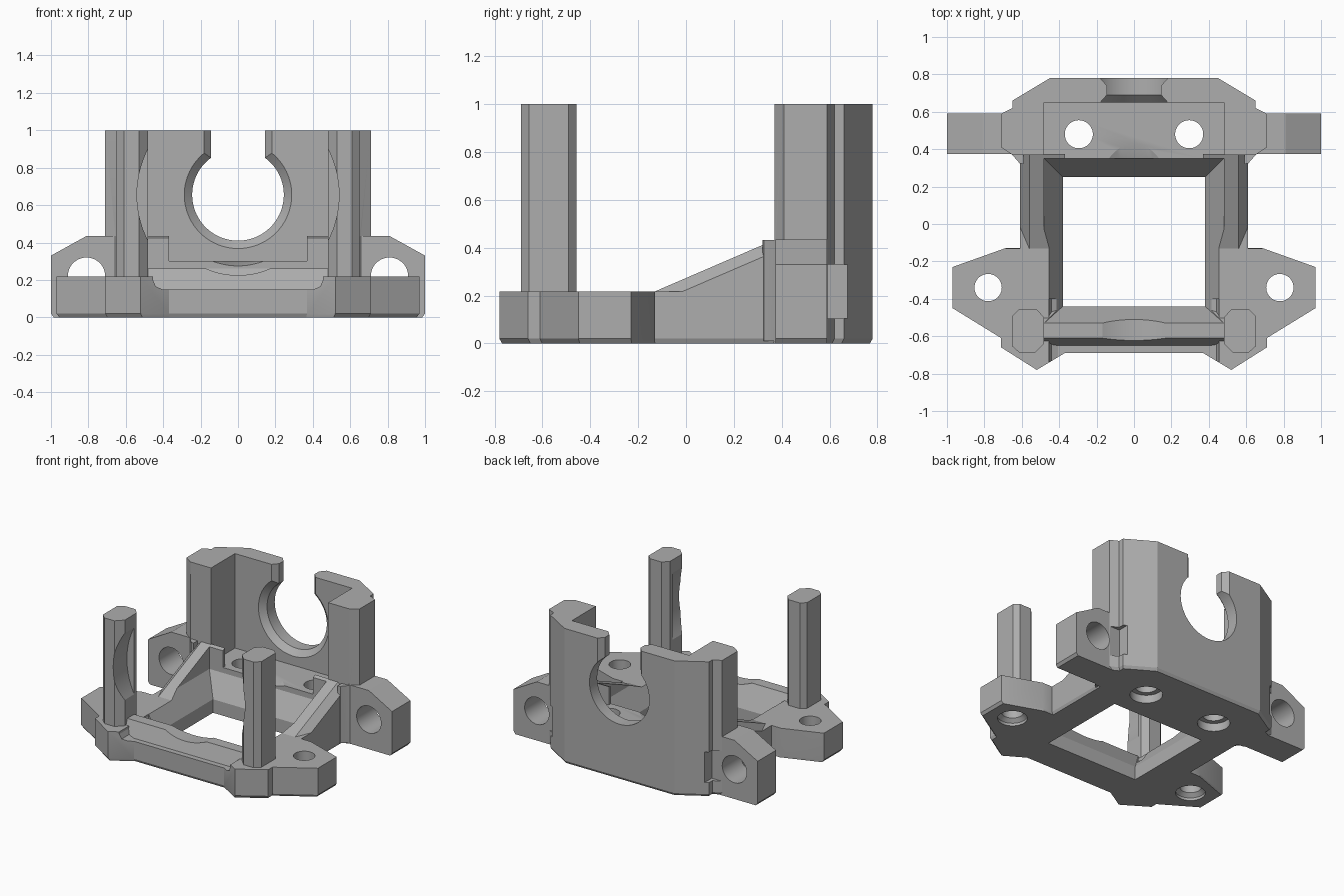
import bpy, bmesh, math
from mathutils import Vector

cube = bpy.data.objects.get("Cube")
if cube:
    bpy.data.objects.remove(cube, do_unlink=True)

grey = bpy.data.materials.new("plain grey")
grey.use_nodes = True
grey.diffuse_color = (0.42, 0.42, 0.42, 1)
grey.node_tree.nodes["Principled BSDF"].inputs["Base Color"].default_value = grey.diffuse_color


def loft(name, rings):
    """Solid skinned through matching rings of points, capped at both ends."""
    bm = bmesh.new()
    loops = [[bm.verts.new(p) for p in ring] for ring in rings]
    n = len(loops[0])
    for a, b in zip(loops, loops[1:]):
        for i in range(n):
            j = (i + 1) % n
            bm.faces.new((a[i], a[j], b[j], b[i]))
    bm.faces.new(loops[0])
    bm.faces.new(loops[-1])
    bmesh.ops.recalc_face_normals(bm, faces=bm.faces)
    mesh = bpy.data.meshes.new(name)
    bm.to_mesh(mesh)
    bm.free()
    obj = bpy.data.objects.new(name, mesh)
    bpy.context.collection.objects.link(obj)
    mesh.materials.append(grey)
    return obj


def upright(name, outline, z0, z1, chamfer=False):
    """Plan outline raised in z, optionally with a chamfered foot."""
    levels = [(z0, 0.985), (z0 + 0.02, 1), (z1, 1)] if chamfer else [(z0, 1), (z1, 1)]
    return loft(name, [[(x * k, y * k, z) for x, y in outline] for z, k in levels])


def along_y(name, outline, y0, y1):
    return loft(name, [[(x, y, z) for x, z in outline] for y in (y0, y1)])


def box(name, x0, x1, y0, y1, z0, z1):
    return upright(name, [(x0, y0), (x1, y0), (x1, y1), (x0, y1)], z0, z1)


def turned(name, centre, axis, profile, n=48):
    """Round solid from (distance, radius) pairs along an axis."""
    u, v = (Vector((1, 0, 0)), Vector((0, 0, 1))) if axis == "Y" else (Vector((1, 0, 0)), Vector((0, 1, 0)))
    w = Vector((0, 1, 0)) if axis == "Y" else Vector((0, 0, 1))
    angles = [math.tau * i / n for i in range(n)]
    return loft(name, [[Vector(centre) + w * d + u * (r * math.cos(a)) + v * (r * math.sin(a))
                        for a in angles] for d, r in profile])


def combine(body, tool, operation):
    mod = body.modifiers.new(operation, "BOOLEAN")
    mod.operation, mod.solver, mod.object = operation, "EXACT", tool
    bpy.ops.object.select_all(action="DESELECT")
    bpy.context.view_layer.objects.active = body
    body.select_set(True)
    bpy.ops.object.modifier_apply(modifier=mod.name)
    bpy.data.objects.remove(tool, do_unlink=True)


def both_sides(half):
    return half + [(-x, y) for x, y in reversed(half)]


# Base plate with the two screw flanges
frame = upright("bracket_frame", both_sides([
    (0.37, -0.69), (0.52, -0.78), (0.71, -0.66), (0.71, -0.61), (0.97, -0.45),
    (0.97, -0.23), (0.69, -0.13), (0.61, -0.13), (0.61, 0.45)]), 0, 0.217, True)


def add(tool):
    combine(frame, tool, "UNION")


def cut(tool):
    combine(frame, tool, "DIFFERENCE")


# Tall back block
add(upright("back_block", both_sides([
    (0.48, 0.25), (0.48, 0.37), (0.65, 0.37), (0.71, 0.41), (0.71, 0.59),
    (0.65, 0.62), (0.65, 0.66), (0.45, 0.78)]), 0, 1, True))
cut(box("back_pocket", -0.48, 0.48, 0.1, 0.65, 0.30, 1.2))

# Sloping side ribs, corner gussets and rear mounting ears
for s in (-1, 1):
    def section(y, h):
        return [(s * x, y, z) for x, z in
                ((0.37, 0.05), (0.61, 0.05), (0.61, h - 0.05), (0.56, h), (0.37, h))]
    add(loft("side_rib", [section(-0.14, 0.213), section(0.375, 0.435)]))
    add(upright("gusset", [(s * 0.59, 0.32), (s * 0.612, 0.325), (s * 0.66, 0.38), (s * 0.59, 0.38)],
                0.01, 0.432))
    add(along_y("rear_ear", [(s * x, z) for x, z in
                ((0.55, 0), (0.985, 0), (1, 0.02), (1, 0.33), (0.81, 0.435), (0.55, 0.435))],
                0.375, 0.59))

# Lowered front bar carrying a chamfered ridge
c, w, low = 0.05, 0.455, 0.15
cut(along_y("front_notch", [(-w + c, low), (w - c, low), (w - 0.015, low + 0.015), (w, low + c),
                            (w, 0.5), (-w, 0.5), (-w, low + c), (-w + 0.015, low + 0.015)], -0.9, -0.40))
ridge = [(-0.65, 0.1), (-0.65, 0.15), (-0.61, 0.26), (-0.53, 0.26), (-0.44, 0.12), (-0.44, 0.1)]
add(loft("front_ridge", [[(x, y, z) for y, z in ridge] for x in (-0.48, 0.48)]))

# Front posts
for s in (-1, 1):
    add(upright("front_post", [(s * x, y) for x, y in (
        (0.53, -0.69), (0.61, -0.69), (0.65, -0.655), (0.65, -0.49), (0.615, -0.457),
        (0.52, -0.457), (0.48, -0.5), (0.48, -0.64))], 0.1, 1))

# Central opening that widens upward
opening = [(-0.1, 0), (0.1, 0), (0.26, 0.1), (0.299, 0.1)]
cut(loft("opening", [[(-0.38 - e, -0.44 - e * 0.9, z), (0.38 + e, -0.44 - e * 0.9, z),
                      (0.38 + e, 0.25 + e, z), (-0.38 - e, 0.25 + e, z)] for z, e in opening]))
cut(box("rib_clearance", -0.48, 0.48, -0.44, 0.35, 0.298, 0.6))

# Round clearance through the ridge, posts and pocket edge
centre = (0, 0, 0.655)
cut(turned("ridge_dip", centre, "Y", [(-0.69, 0.43), (-0.48, 0.43)], 96))
cut(turned("post_recess", (0, 0, 0.655), "Y", [(-0.56, 0.43), (-0.559, 0.43)], 96))
for s in (-1, 1):
    r = 0.54
    arc = [(s * r * math.cos(a), 0.655 + r * math.sin(a))
           for a in [math.radians(-32 + 4 * i) for i in range(17)]]
    cut(along_y("post_scoop", arc, -0.8, -0.53))
cut(turned("pocket_dip", centre, "Y", [(0.30, 0.395), (0.45, 0.35)], 96))

# Bore and open slot in the back wall, flared at both faces
cut(turned("bore", centre, "Y", [(0.6, 0.34), (0.69, 0.245), (0.85, 0.245)], 96))
slot = [(0.145, 0.65 - 0.02), (0.145, 0.9)]
flare = [(0.185, 0.645), (0.145, 0.69), (0.145, 0.74), (0.185, 0.785)]
cut(upright("slot", both_sides(flare), 0.8, 1.2))

# Screw holes with wider seats underneath
for s in (-1, 1):
    cut(turned("flange_hole", (s * 0.78, -0.34, 0), "Z",
               [(-0.1, 0.1), (0.02, 0.1), (0.045, 0.073), (0.5, 0.073)]))
    cut(turned("floor_hole", (s * 0.295, 0.48, 0), "Z",
               [(-0.1, 0.11), (0.06, 0.11), (0.061, 0.075), (0.5, 0.075)]))
    cut(turned("ear_hole", (s * 0.81, 0, 0.22), "Y", [(0.3, 0.1), (0.7, 0.1)]))
    cut(box("screw_relief", *sorted((s * 0.625, s * 0.9)), 0.591, 0.675, 0.105, 0.33))

bpy.ops.object.select_all(action="DESELECT")
bpy.context.view_layer.objects.active = frame
frame.select_set(True)
bpy.ops.object.shade_smooth_by_angle(angle=math.radians(20))
